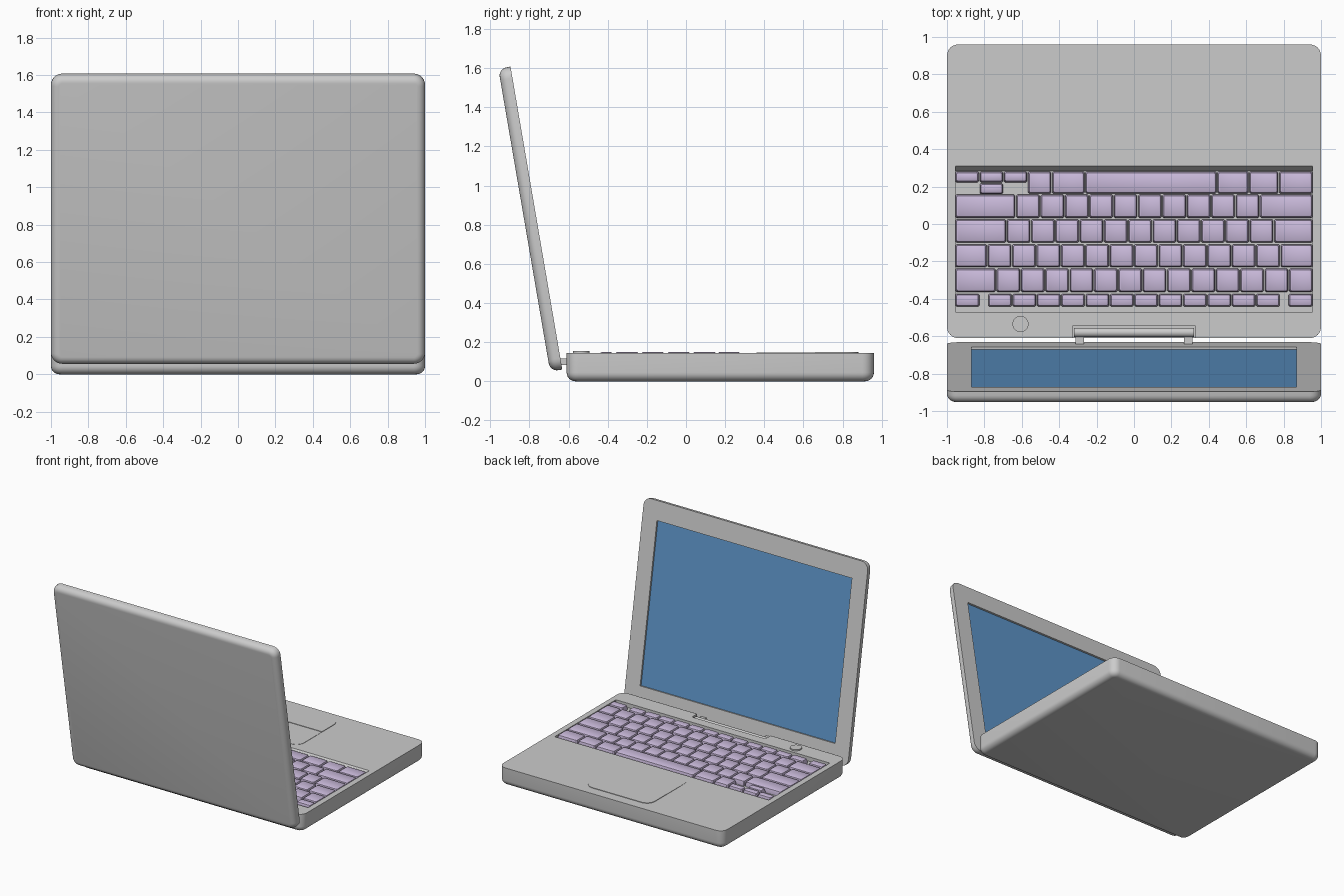
import bpy, bmesh, math
from mathutils import Matrix, Vector

if "Cube" in bpy.data.objects:
    bpy.data.objects.remove(bpy.data.objects["Cube"])


def outline(w, l, r, seg):
    """Rounded rectangle points, counter-clockwise."""
    pts = []
    for i, (sx, sy) in enumerate([(1, 1), (-1, 1), (-1, -1), (1, -1)]):
        for k in range(seg + 1):
            a = math.pi / 2 * (i + k / seg)
            pts.append((sx * (w / 2 - r) + r * math.cos(a),
                        sy * (l / 2 - r) + r * math.sin(a)))
    return pts


def loft(bm, cx, cy, rings, seg=1):
    """Closed solid through rounded rectangles (w, l, r, z), bottom to top."""
    loops = [[bm.verts.new((cx + x, cy + y, z)) for x, y in outline(w, l, r, seg)]
             for w, l, r, z in rings]
    for a, b in zip(loops, loops[1:]):
        for i in range(len(a)):
            j = (i + 1) % len(a)
            bm.faces.new((a[i], a[j], b[j], b[i]))
    bm.faces.new(loops[0][::-1])
    bm.faces.new(loops[-1])


def finish(name, bm, mat=None, smooth=True):
    bmesh.ops.recalc_face_normals(bm, faces=bm.faces)
    me = bpy.data.meshes.new(name)
    bm.to_mesh(me)
    bm.free()
    ob = bpy.data.objects.new(name, me)
    bpy.context.collection.objects.link(ob)
    if mat:
        me.materials.append(mat)
    if smooth:
        shade(ob)
    return ob


def shade(ob):
    bpy.ops.object.select_all(action='DESELECT')
    ob.select_set(True)
    bpy.context.view_layer.objects.active = ob
    bpy.ops.object.shade_smooth_by_angle(angle=math.radians(35))


def shell(name, w, l, h, cy, edge):
    """Slab with a rounded bottom edge and a crisp top edge."""
    bm = bmesh.new()
    rings = []
    for k in range(7):
        a = math.pi / 2 * k / 6
        d = edge * (1 - math.sin(a))
        rings.append((w - 2 * d, l - 2 * d, 0.06 - d, edge * (1 - math.cos(a))))
    rings.append((w, l, 0.06, h))
    loft(bm, 0, cy, rings, 6)
    return finish(name, bm, smooth=False)


def prism(name, profile, half):
    """Profile in (y, z) extruded along x from -half to half."""
    bm = bmesh.new()
    f = bm.faces.new([bm.verts.new((-half, y, z)) for y, z in profile])
    ext = bmesh.ops.extrude_face_region(bm, geom=[f])['geom']
    bmesh.ops.translate(bm, vec=(2 * half, 0, 0),
                        verts=[v for v in ext if isinstance(v, bmesh.types.BMVert)])
    return finish(name, bm, smooth=False)


def cut(ob, cutter):
    m = ob.modifiers.new("cut", 'BOOLEAN')
    m.operation, m.solver, m.object = 'DIFFERENCE', 'EXACT', cutter
    bpy.context.view_layer.objects.active = ob
    bpy.ops.object.modifier_apply(modifier=m.name)
    bpy.data.objects.remove(cutter)


def material(name, rgb):
    m = bpy.data.materials.new(name)
    m.diffuse_color = (*rgb, 1)
    m.use_nodes = True
    m.node_tree.nodes["Principled BSDF"].inputs["Base Color"].default_value = m.diffuse_color
    return m


lilac = material("lilac", (0.60, 0.50, 0.72))
blue = material("blue", (0.11, 0.30, 0.58))
TOP, FLOOR = 0.145, 0.11

# Base with keyboard well and hinge notch
base = shell("base", 2, 1.57, TOP, 0.175, 0.045)
cut(base, prism("well_cutter", [(-0.47, 0.2), (-0.47, FLOOR), (0.283, FLOOR),
                                (0.31, TOP), (0.31, 0.2)], 0.955))
cut(base, prism("notch_cutter", [(-0.545, 0.2), (-0.545, 0.08), (-0.7, 0.08), (-0.7, 0.2)], 0.328))
shade(base)

# Lid, tilted back, with recessed screen
LID_L, LID_T = 1.57, 0.063
tilt = math.radians(9.7)
up = Vector((0, -math.sin(tilt), math.cos(tilt)))
out = Vector((0, math.cos(tilt), math.sin(tilt)))
origin = Vector((0, -0.632, 0.06)) - out * LID_T
frame = Matrix((up.cross(out), up, out)).transposed().to_4x4()
frame.translation = origin
lid = shell("lid", 2, LID_L, LID_T, LID_L / 2, 0.042)
S0, S1, DEPTH = 0.15, 1.42, 0.015
z = LID_T - DEPTH
cut(lid, prism("screen_cutter", [(S0, z), (S1, z), (S1, 0.2), (S0, 0.2)], 0.87))
shade(lid)
bm = bmesh.new()
loft(bm, 0, (S0 + S1) / 2, [(1.74, S1 - S0, 0.001, z - 0.005), (1.74, S1 - S0, 0.001, z + 0.001)])
screen = finish("screen", bm, blue, smooth=False)
lid.matrix_world = frame
screen.matrix_world = frame

# Keys: every row is a list of (x0, x1) spans
def run(x0, x1, n):
    p = (x1 - x0) / n
    return [(x0 + i * p, x0 + (i + 1) * p) for i in range(n)]


E = 0.957
rows = [
    (0.22, 0.283, [(-E, -0.827), (-0.827, -0.698), (-0.698, -0.569)]),
    (0.157, 0.22, [(-0.827, -0.698)]),
    (0.16, 0.283, [(-0.569, -0.44), (-0.44, -0.262), (-0.262, 0.444), (0.444, 0.614),
                   (0.614, 0.774), (0.774, E)]),
    (0.03, 0.16, [(-E, -0.632)] + run(-0.632, 0.672, 10) + [(0.672, E)]),
    (-0.102, 0.028, [(-E, -0.682)] + run(-0.682, 0.747, 11) + [(0.747, E)]),
    (-0.234, -0.106, [(-E, -0.784)] + run(-0.784, 0.782, 12) + [(0.782, E)]),
    (-0.366, -0.236, [(-E, -0.737)] + run(-0.737, E, 13)),
    (-0.445, -0.37, [(-E, -0.824)] + run(-0.782, 0.782, 12) + [(0.824, E)]),
]
for i, (y0, y1, spans) in enumerate(rows):
    bm = bmesh.new()
    for x0, x1 in spans:
        w, l = x1 - x0 - 0.006, y1 - y0 - 0.006
        loft(bm, (x0 + x1) / 2, (y0 + y1) / 2,
             [(w, l, 0.006, FLOOR - 0.003), (w, l, 0.006, 0.126),
              (w - 0.012, l - 0.012, 0.006, 0.146), (w - 0.02, l - 0.02, 0.006, 0.149)])
    finish(f"key_row_{i + 1}", bm, lilac)

# Touchpad: pad rounded at the back, button rounded at the front
def half_rounded(name, y_flat, y_round, h):
    s = 1 if y_round > y_flat else -1
    r, w = 0.07, 0.29
    pts = [(-w, y_flat), (w, y_flat)]
    for c, a0 in ((1, 0), (-1, 90)):
        for k in range(7):
            a = math.radians(a0 + 15 * k)
            pts.append((c * (w - r) + r * math.cos(a), y_round - s * r + s * r * math.sin(a)))
    bm = bmesh.new()
    f = bm.faces.new([bm.verts.new((x, y, TOP - 0.005)) for x, y in pts])
    ext = bmesh.ops.extrude_face_region(bm, geom=[f])['geom']
    bmesh.ops.translate(bm, vec=(0, 0, h + 0.005),
                        verts=[v for v in ext if isinstance(v, bmesh.types.BMVert)])
    finish(name, bm)


half_rounded("touchpad", 0.654, 0.36, 0.002)
half_rounded("touchpad_button", 0.657, 0.88, 0.004)

# Power button
bm = bmesh.new()
bmesh.ops.create_cone(bm, cap_ends=True, segments=32, radius1=0.043, radius2=0.043, depth=0.02,
                      matrix=Matrix.Translation((-0.607, -0.535, 0.145)))
finish("power_button", bm)

# Hinge barrel with two arms reaching the lid
bm = bmesh.new()
bmesh.ops.create_cone(bm, cap_ends=True, segments=24, radius1=0.025, radius2=0.025, depth=0.64,
                      matrix=Matrix.Translation((0, -0.58, 0.112)) @ Matrix.Rotation(math.pi / 2, 4, 'Y'))
finish("hinge_barrel", bm)
for side, x in (("left", -0.29), ("right", 0.29)):
    bm = bmesh.new()
    bmesh.ops.create_cube(bm, size=1, matrix=Matrix.Translation((x, -0.613, 0.1))
                          @ Matrix.Diagonal((0.045, 0.07, 0.035, 1)))
    finish(f"hinge_arm_{side}", bm, smooth=False)
